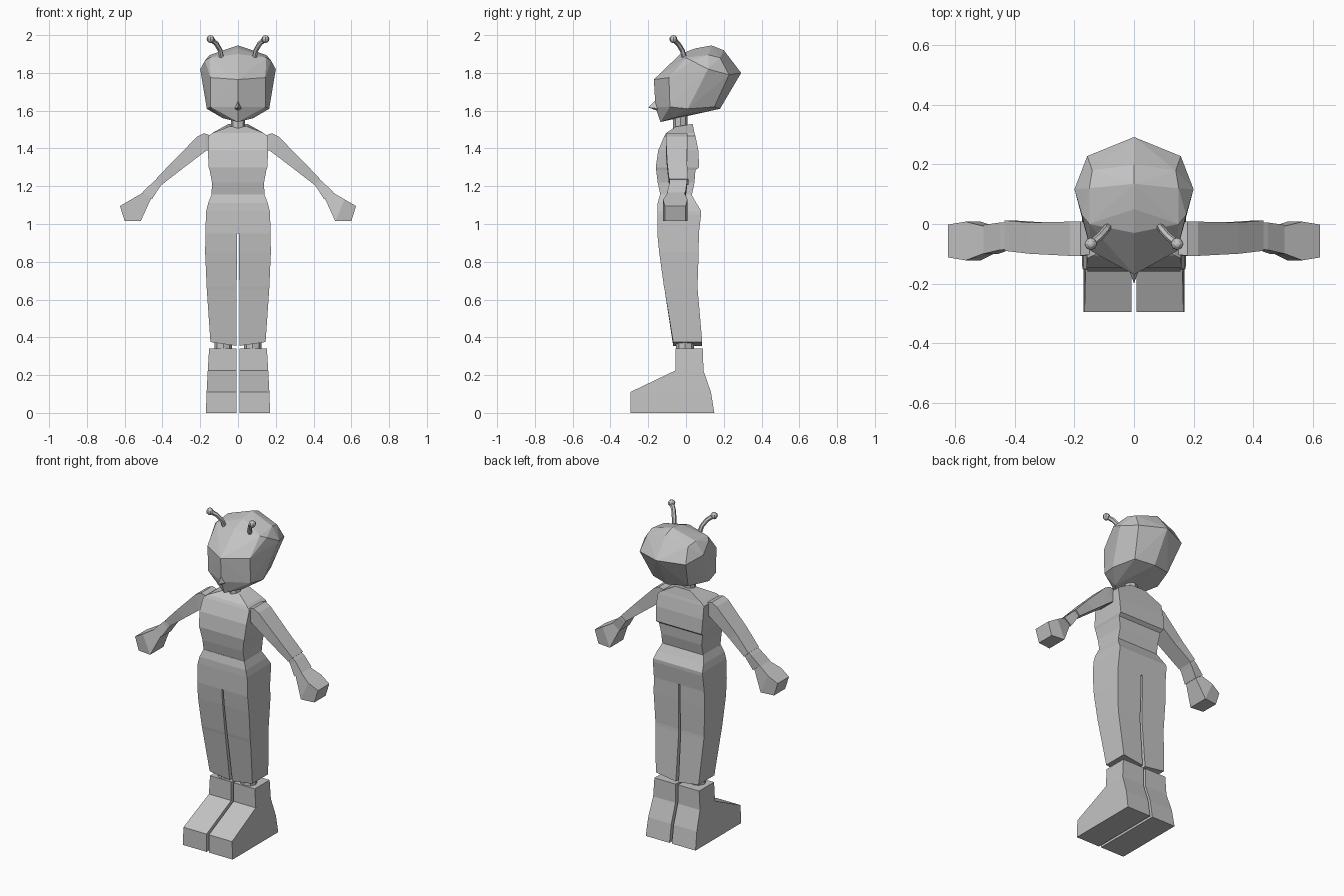
import bpy, bmesh, math
from mathutils import Vector

if "Cube" in bpy.data.objects:
    bpy.data.objects.remove(bpy.data.objects["Cube"])

grey = bpy.data.materials.new("plain_grey")
grey.diffuse_color = (0.55, 0.55, 0.55, 1)
grey.use_nodes = True
grey.node_tree.nodes["Principled BSDF"].inputs["Base Color"].default_value = grey.diffuse_color


def finish(name, bm, mirror=False):
    bmesh.ops.recalc_face_normals(bm, faces=bm.faces)
    me = bpy.data.meshes.new(name)
    bm.to_mesh(me)
    bm.free()
    me.materials.append(grey)
    ob = bpy.data.objects.new(name, me)
    bpy.context.collection.objects.link(ob)
    if mirror:
        mod = ob.modifiers.new("Mirror", 'MIRROR')
        mod.use_mirror_merge = False
    return ob


def loft(name, rings, mirror=False):
    """Skin a list of point rings and cap both ends."""
    bm = bmesh.new()
    vs = [[bm.verts.new(p) for p in r] for r in rings]
    n = len(vs[0])
    for a, b in zip(vs, vs[1:]):
        for i in range(n):
            bm.faces.new((a[i], a[(i + 1) % n], b[(i + 1) % n], b[i]))
    bm.faces.new(vs[0])
    bm.faces.new(vs[-1])
    return finish(name, bm, mirror)


def rect(x0, x1, y0, y1, z, z_in=None):
    zi = z if z_in is None else z_in
    return [(x0, y0, zi), (x1, y0, z), (x1, y1, z), (x0, y1, zi)]


def strap(top, bot, y0, y1):
    """Arm section from an upper and a lower (x, z) corner."""
    return [(top[0], y0, top[1]), (top[0], y1, top[1]),
            (bot[0], y1, bot[1]), (bot[0], y0, bot[1])]


def round_ring(c, d, r, n):
    q = Vector(d).to_track_quat('Z', 'Y')
    return [Vector(c) + q @ Vector((r * math.cos(a), r * math.sin(a), 0))
            for a in (2 * math.pi * i / n for i in range(n))]


# Head: faceted hull from a middle profile and mirrored side points
middle = [(-.135, 1.54), (-.162, 1.62), (-.17, 1.765), (-.03, 1.90),
          (.05, 1.93), (.135, 1.945), (.20, 1.92), (.292, 1.80), (.18, 1.61)]
side = [(.08, -.07, 1.56), (.145, -.085, 1.62), (.145, -.09, 1.775),
        (.15, .0, 1.88), (.15, .12, 1.895), (.14, .18, 1.88),
        (.157, .228, 1.79), (.12, .15, 1.62), (.165, .01, 1.61),
        (.17, .02, 1.70), (.175, .03, 1.865), (.2, .117, 1.82)]
bm = bmesh.new()
for y, z in middle:
    bm.verts.new((0, y, z))
for x, y, z in side:
    bm.verts.new((x, y, z))
    bm.verts.new((-x, y, z))
res = bmesh.ops.convex_hull(bm, input=bm.verts)
loose = [v for v in bm.verts if not v.link_faces]
bmesh.ops.delete(bm, geom=loose, context='VERTS')
finish("head", bm)

# Nose: small pointed wedge
bm = bmesh.new()
for p in [(-.022, -.14, 1.61), (.022, -.14, 1.61), (0, -.15, 1.665),
          (0, -.14, 1.595), (0, -.2, 1.617)]:
    bm.verts.new(p)
bmesh.ops.convex_hull(bm, input=bm.verts)
finish("nose", bm)

# Antennae: bent stalks with ball tips
path = [Vector(p) for p in [(.085, -.005, 1.87), (.095, -.02, 1.92),
                            (.115, -.042, 1.955), (.145, -.067, 1.98)]]
stalk = []
for i, p in enumerate(path):
    d = path[min(i + 1, 3)] - path[max(i - 1, 0)]
    stalk.append(round_ring(p, d, .013, 6))
loft("antenna_stalk", stalk, True)
bm = bmesh.new()
bmesh.ops.create_uvsphere(bm, u_segments=8, v_segments=6, radius=.021)
bmesh.ops.translate(bm, verts=bm.verts, vec=(.145, -.067, 1.979))
finish("antenna_tip", bm, True)

# Neck
loft("neck", [round_ring((0, -.03, z), (0, 0, 1), .038, 8) for z in (1.47, 1.60)])

# Torso: z, half width, front y, back y
torso = [(1.15, .14, -.135, .03), (1.22, .138, -.15, .045),
         (1.285, .15, -.158, .05), (1.30, .155, -.16, .07),
         (1.39, .16, -.147, .065), (1.465, .157, -.115, .05),
         (1.482, .135, -.105, .045)]
rings = [rect(-w, w, f, b, z) for z, w, f, b in torso]
rings.append([(-.05, -.055, 1.515), (.05, -.055, 1.515),
              (.05, .035, 1.53), (-.05, .035, 1.53)])
loft("torso", rings)

# Hips
hips = [(.95, .172, -.152, .068), (1.05, .17, -.152, .08),
        (1.07, .168, -.152, .08), (1.11, .158, -.15, .055),
        (1.155, .14, -.138, .03)]
loft("hips", [rect(-w, w, f, b, z) for z, w, f, b in hips])

# Trouser legs
loft("trouser_leg", [
    rect(.005, .172, -.152, .068, .95),
    rect(.005, .174, -.142, .067, .85),
    rect(.007, .166, -.117, .061, .67),
    rect(.007, .165, -.113, .062, .65),
    rect(.009, .146, -.068, .086, .375, .355)], True)

# Ankles
loft("ankle", [round_ring((.078, -.005, z), (0, 0, 1), .047, 8)
               for z in (.32, .40)], True)

# Boots: stacked sections with a sloping toe
loft("boot", [
    rect(.008, .170, -.295, .15, 0),
    rect(.008, .166, -.295, .132, .11),
    rect(.008, .160, -.055, .092, .225),
    rect(.008, .153, -.055, .09, .34)], True)

# Arms
loft("arm", [
    strap((.13, 1.465), (.14, 1.385), -.10, .005),
    strap((.18, 1.48), (.165, 1.39), -.107, .008),
    strap((.215, 1.463), (.195, 1.368), -.107, .008),
    strap((.35, 1.327), (.295, 1.292), -.10, .005),
    strap((.435, 1.237), (.405, 1.207), -.09, .012)], True)

# Forearm cuffs
loft("forearm", [
    strap((.42, 1.245), (.40, 1.215), -.085, .005),
    strap((.45, 1.222), (.418, 1.19), -.087, .005),
    strap((.505, 1.168), (.455, 1.132), -.10, -.003)], True)

# Hands: flared mitts
loft("hand", [
    strap((.495, 1.17), (.46, 1.135), -.095, -.01),
    strap((.565, 1.13), (.515, 1.015), -.122, .008),
    strap((.625, 1.095), (.60, 1.015), -.112, -.002)], True)
